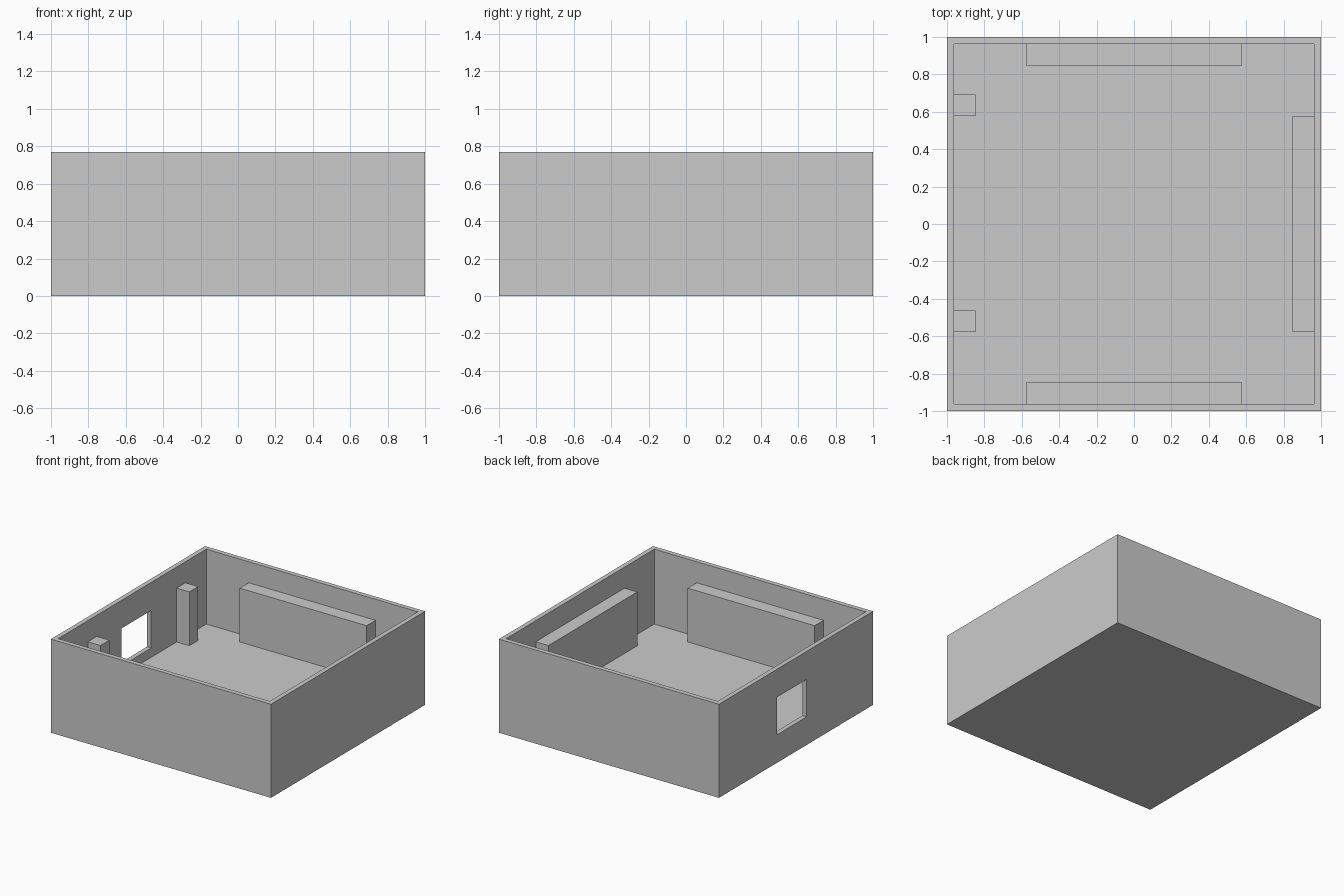
import bpy

cube = bpy.data.objects.get("Cube")
if cube:
    bpy.data.objects.remove(cube, do_unlink=True)

U = 1 / 26  # building module: one wall thickness

grey = bpy.data.materials.new("plain grey")
grey.use_nodes = True
colour = (0.6, 0.6, 0.6, 1)
grey.diffuse_color = colour
grey.node_tree.nodes["Principled BSDF"].inputs["Base Color"].default_value = colour


def box(name, x, y, z):
    """Box spanning the given (low, high) ranges, in modules."""
    bpy.ops.mesh.primitive_cube_add(size=1)
    ob = bpy.context.object
    ob.name = name
    for v in ob.data.vertices:
        for i, (lo, hi) in enumerate((x, y, z)):
            v.co[i] = (hi if v.co[i] > 0 else lo) * U
    ob.data.materials.append(grey)
    return ob


def cut(target, cutter):
    mod = target.modifiers.new(cutter.name, 'BOOLEAN')
    mod.operation = 'DIFFERENCE'
    mod.solver = 'EXACT'
    mod.object = cutter
    cutter.hide_render = True
    cutter.hide_set(True)
    cutter.display_type = 'WIRE'


OUT, IN, FACE = 26, 25, 22   # outer wall, inner wall, front of the fittings
FLOOR, TOP = 4, 15.5         # floor level, top of the fittings

# Room shell: solid base, thin walls, one window in the right wall
shell = box("room_shell", (-OUT, OUT), (-OUT, OUT), (0, 20))
cut(shell, box("room_cutter", (-IN, IN), (-IN, IN), (FLOOR, 24)))
cut(shell, box("window_cutter", (-28, -24), (-3.6, 6.4), (6, 14)))

# Long panels along three walls
span, high = (-15, 15), (FLOOR, TOP)
box("back_panel", span, (FACE, IN), high)
box("front_panel", span, (-IN, -FACE), high)
box("left_panel", (FACE, IN), span, high)

# Posts on either side of the window
for name, y in (("back_post", (15, 18)), ("front_post", (-15, -12))):
    box(name, (-IN, -FACE), y, high)
